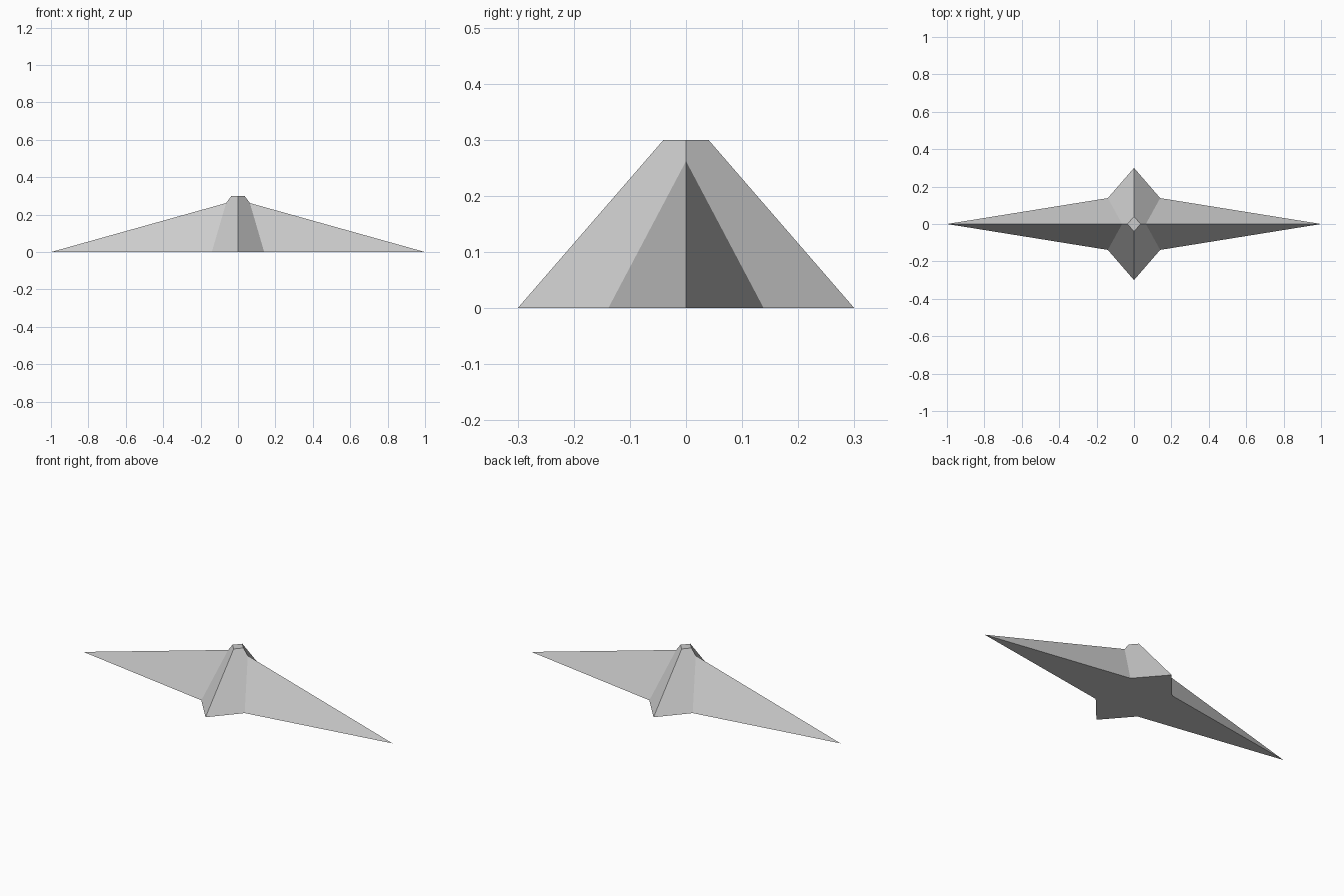
import bpy
import bmesh

cube = bpy.data.objects.get("Cube")
if cube:
    bpy.data.objects.remove(cube, do_unlink=True)

# Single grey finish
grey = bpy.data.materials.new("light_grey")
grey.use_nodes = True
colour = (0.6, 0.6, 0.6, 1.0)
grey.diffuse_color = colour
grey.node_tree.nodes["Principled BSDF"].inputs["Base Color"].default_value = colour

HEIGHT = 0.3
BASE_X, BASE_Y = 0.26, 0.3      # core half-diagonals at the ground
TOP_X, TOP_Y = 0.035, 0.04      # core half-diagonals at the flat top
RIDGE_Z = 0.262                 # where the wing ridge meets the core
ROOT_X = 0.14                   # where the wing's lower edge meets the core

# Seam points lie on the sloping core face
ridge = (BASE_X + (TOP_X - BASE_X) * RIDGE_Z / HEIGHT, 0, RIDGE_Z)
root = (ROOT_X, BASE_Y * (1 - ROOT_X / BASE_X), 0)
tip = (1, 0, 0)
corner = (0, BASE_Y, 0)
top_back, top_side = (0, TOP_Y, HEIGHT), (TOP_X, 0, HEIGHT)
under_root = (ROOT_X, 0, 0)


def mirrored_part(name, faces):
    """Make one quarter from flat faces and mirror it across x and y."""
    bm = bmesh.new()
    for face in faces:
        bm.faces.new([bm.verts.new(p) for p in face])
    bmesh.ops.remove_doubles(bm, verts=bm.verts, dist=0.0001)
    mesh = bpy.data.meshes.new(name)
    bm.to_mesh(mesh)
    bm.free()
    mesh.materials.append(grey)
    obj = bpy.data.objects.new(name, mesh)
    bpy.context.collection.objects.link(obj)
    mirror = obj.modifiers.new("Mirror", 'MIRROR')
    mirror.use_axis = (True, True, False)
    mirror.merge_threshold = 0.0001
    return obj


# Central truncated pyramid: sloping side, flat top, underside
mirrored_part("core", [
    (root, corner, top_back, top_side, ridge),
    ((0, 0, HEIGHT), top_side, top_back),
    ((0, 0, 0), corner, root, under_root),
])

# Long tapering wings: sloping side, underside
mirrored_part("wings", [
    (tip, root, ridge),
    (tip, under_root, root),
])
